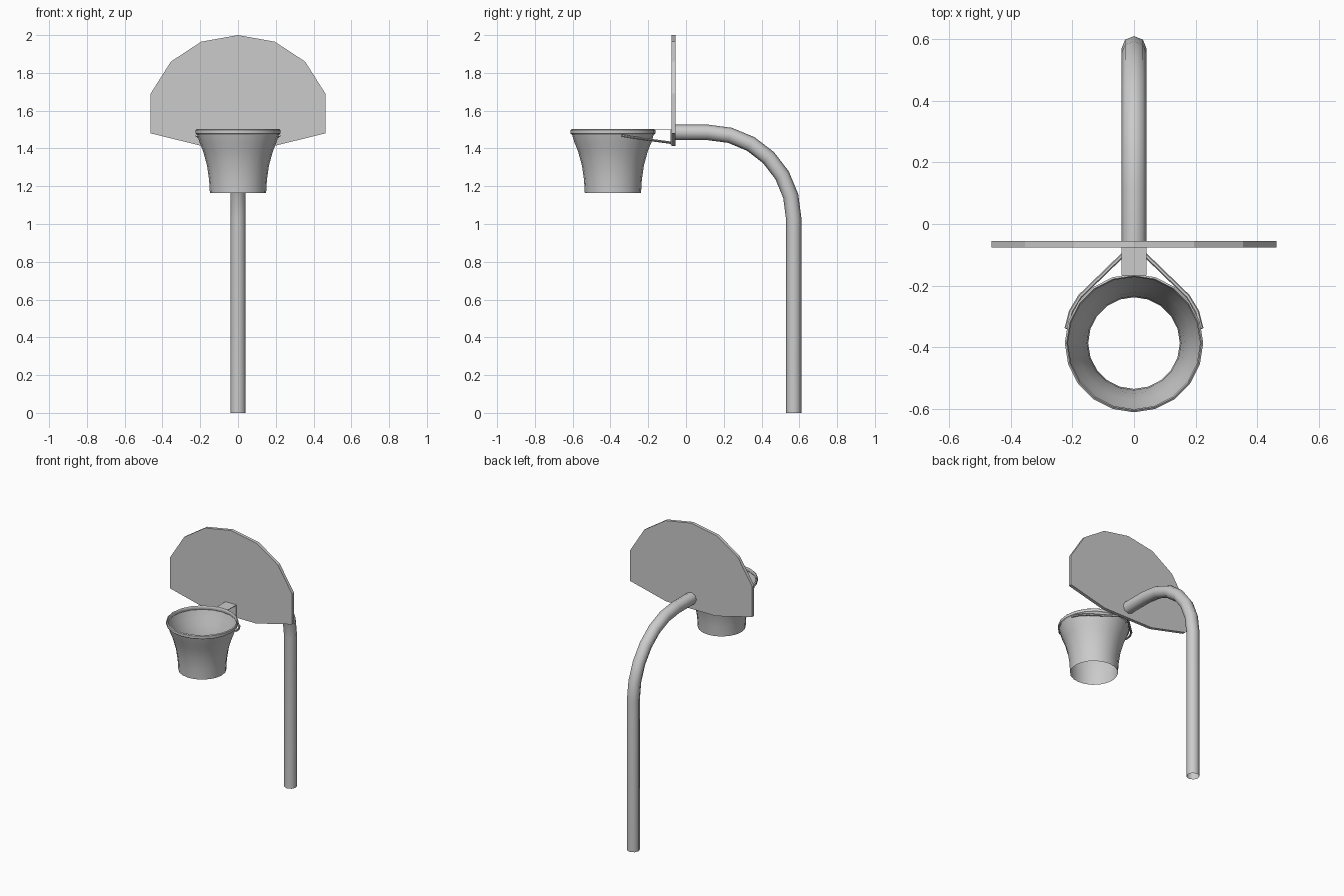
import bpy, bmesh
from math import sin, cos, pi, radians
from mathutils import Vector

if "Cube" in bpy.data.objects:
    bpy.data.objects.remove(bpy.data.objects["Cube"])

RIM_Y = -0.387


def make(name, verts, faces, smooth=None):
    me = bpy.data.meshes.new(name)
    me.from_pydata(verts, [], faces)
    bm = bmesh.new()
    bm.from_mesh(me)
    bmesh.ops.recalc_face_normals(bm, faces=bm.faces)
    bm.to_mesh(me)
    bm.free()
    ob = bpy.data.objects.new(name, me)
    bpy.context.collection.objects.link(ob)
    if smooth:
        bpy.ops.object.select_all(action='DESELECT')
        ob.select_set(True)
        bpy.context.view_layer.objects.active = ob
        bpy.ops.object.shade_smooth_by_angle(angle=radians(smooth))
    return ob


def skin(rings, closed=False):
    n, m = len(rings[0]), len(rings)
    verts = [v for r in rings for v in r]
    faces = [(i * n + j, i * n + (j + 1) % n,
              (i + 1) % m * n + (j + 1) % n, (i + 1) % m * n + j)
             for i in range(m if closed else m - 1) for j in range(n)]
    return verts, faces


def tube(name, path, r, sides, up, caps=False):
    pts = [Vector(p) for p in path]
    rings = []
    for i, p in enumerate(pts):
        t = (pts[min(i + 1, len(pts) - 1)] - pts[max(i - 1, 0)]).normalized()
        u = t.cross(Vector(up)).normalized()
        w = t.cross(u)
        rings.append([p + (u * cos(2 * pi * k / sides) + w * sin(2 * pi * k / sides)) * r
                      for k in range(sides)])
    verts, faces = skin(rings)
    if caps:
        faces += [tuple(range(sides)), tuple(range(len(verts) - sides, len(verts)))]
    return make(name, verts, faces, 50)


def lathe(name, profile, sides, closed=False):
    rings = [[(r * cos(2 * pi * k / sides), RIM_Y + r * sin(2 * pi * k / sides), z)
              for k in range(sides)] for r, z in profile]
    return make(name, *skin(rings, closed), 40)


def box(name, lo, hi):
    verts = [(x, y, z) for x in (lo[0], hi[0]) for y in (lo[1], hi[1]) for z in (lo[2], hi[2])]
    return make(name, verts, [(0, 1, 3, 2), (4, 6, 7, 5), (0, 4, 5, 1),
                              (2, 3, 7, 6), (0, 2, 6, 4), (1, 5, 7, 3)])


# Pole: straight post, quarter bend, short horizontal arm
bend = [(0, 0.115 + 0.455 * cos(i * pi / 12), 1.03 + 0.455 * sin(i * pi / 12)) for i in range(7)]
tube("pole", [(0, 0.57, 0)] + bend + [(0, -0.055, 1.485)], 0.041, 8, (1, 0, 0))

# Backboard: fan-shaped slab, half outline mirrored
half = [(0.195, 1.965), (0.355, 1.86), (0.463, 1.69), (0.463, 1.48), (0.19, 1.413)]
outline = [(0, 2.0)] + half + [(-x, z) for x, z in reversed(half)]
n = len(outline)
verts, faces = skin([[(x, y, z) for x, z in outline] for y in (-0.077, -0.055)])
make("backboard", verts, faces + [tuple(range(n)), tuple(range(n, 2 * n))])

# Hoop rim
lathe("rim", [(0.215, 1.497), (0.219, 1.502), (0.225, 1.497), (0.225, 1.479),
              (0.219, 1.474), (0.215, 1.479)], 20, True)

# Net: open flared sleeve
lathe("net", [(0.217, 1.476), (0.203, 1.43), (0.185, 1.386), (0.164, 1.31),
              (0.153, 1.233), (0.149, 1.165)], 20)

# Bent bracket plate between rim and board
box("bracket_top", (-0.041, -0.168, 1.497), (0.041, -0.077, 1.501))
box("bracket_back", (-0.041, -0.081, 1.42), (0.041, -0.077, 1.501))

# Brace rods under the rim
for s, side in ((1, "right"), (-1, "left")):
    tube("brace_" + side, [(s * 0.012, -0.077, 1.43), (s * 0.175, -0.235, 1.451),
                           (s * 0.205, -0.285, 1.459), (s * 0.219, -0.34, 1.468)],
         0.007, 6, (0, 0, 1), True)
